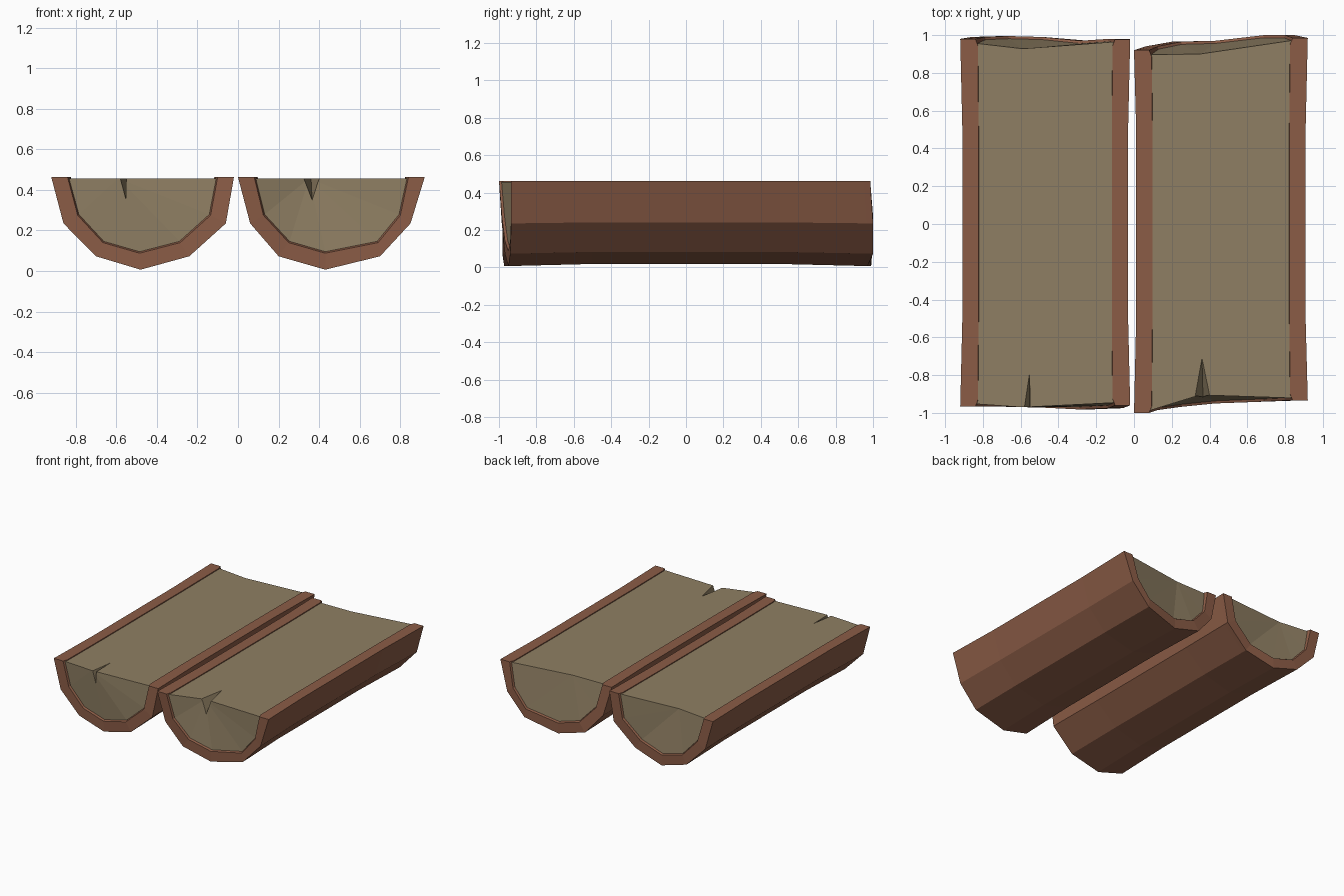
import bpy, bmesh
from mathutils import Vector

cube = bpy.data.objects.get("Cube")
if cube:
    bpy.data.objects.remove(cube)


def material(name, rgb):
    m = bpy.data.materials.new(name)
    m.use_nodes = True
    m.diffuse_color = (*rgb, 1)
    m.node_tree.nodes["Principled BSDF"].inputs["Base Color"].default_value = (*rgb, 1)
    return m


BARK = material("reddish bark", (0.26, 0.108, 0.062))
WOOD = material("tan wood", (0.275, 0.212, 0.125))
TOP = 0.463        # height of the bark rims
WOOD_TOP = 0.457   # height of the split face
OUTER_Z = [TOP, 0.235, 0.073, 0.007, 0.073, 0.235, TOP]
INNER_Z = [TOP, 0.275, 0.14, 0.088, 0.14, 0.275, TOP]


def make_object(name, bm, mat):
    bmesh.ops.recalc_face_normals(bm, faces=bm.faces)
    mesh = bpy.data.meshes.new(name)
    bm.to_mesh(mesh)
    bm.free()
    mesh.materials.append(mat)
    ob = bpy.data.objects.new(name, mesh)
    bpy.context.collection.objects.link(ob)
    return ob


def loft(name, rings, caps, mat):
    """Bridge closed rings of points, closing both ends with the cap index lists."""
    bm = bmesh.new()
    vs = [[bm.verts.new(p) for p in ring] for ring in rings]
    n = len(vs[0])
    for a, b in zip(vs, vs[1:]):
        for i in range(n):
            j = (i + 1) % n
            bm.faces.new((a[i], a[j], b[j], b[i]))
    for ring in (vs[0], vs[-1]):
        for cap in caps:
            bm.faces.new([ring[i] for i in cap])
    return make_object(name, bm, mat)


def shrink(profile, cx, s):
    return [(cx + (x - cx) * s, TOP + (z - TOP) * s) for x, z in profile]


def station(profile, ys):
    return [(x, y, z) for (x, z), y in zip(profile, ys)]


def half_log(side, outer_x, inner_x, front, back, mid_x, mid_front, mid_back, crack):
    cx = (outer_x[0] + outer_x[-1]) / 2
    outer = list(zip(outer_x, OUTER_Z))
    inner = list(zip(inner_x, INNER_Z))

    # bark shell: flared slightly at both ends, with a bevelled inner lip
    def bark_ring(s_out, s_in, ys):
        o, i = shrink(outer, cx, s_out), shrink(inner, cx, s_in)
        return station(o, ys) + station(i, ys)[::-1]

    rings = [bark_ring(1, 1, front),
             bark_ring(0.998, 0.965, [y + 0.035 for y in front]),
             bark_ring(0.975, 0.955, [-0.5] * 7),
             bark_ring(0.975, 0.955, [0.5] * 7),
             bark_ring(0.998, 0.965, [y - 0.035 for y in back]),
             bark_ring(1, 1, back)]
    caps = [(i, i + 1, 12 - i, 13 - i) for i in range(6)]
    loft(side + "_bark", rings, caps, BARK)

    # wood core with uneven ends and a flat split face
    def wood_ring(s, ys, mid_y):
        pts = station(shrink(inner, cx, s), ys)
        pts = [(x, y, min(z, WOOD_TOP)) for x, y, z in pts]
        return pts + [(mid_x, mid_y, WOOD_TOP)]

    f = [y + 0.014 for y in front]
    b = [y - 0.014 for y in back]
    b[0] -= 0.01
    rings = [wood_ring(0.98, f, mid_front),
             wood_ring(0.965, [-0.5] * 7, -0.5),
             wood_ring(0.965, [0.5] * 7, 0.5),
             wood_ring(0.98, b, mid_back)]
    wood = loft(side + "_wood", rings, [(7, i, i + 1) for i in range(6)], WOOD)

    # V-shaped crack, cut by a wedge pushed past the front and top
    x0, x1, x_low, y_front, x_tip, y_tip = crack
    tip = Vector((x_tip, y_tip, WOOD_TOP))
    ends = [Vector(p) for p in ((x0, y_front, WOOD_TOP), (x1, y_front, WOOD_TOP),
                                (x_low, y_front, 0.355))]
    ends = [tip + (p - tip) * 1.5 for p in ends]
    low = ends[2]
    pts = [low + (p - low) * 1.3 for p in (tip, *ends)]
    bm = bmesh.new()
    v = [bm.verts.new(p) for p in pts]
    for tri in ((0, 1, 2), (0, 2, 3), (0, 3, 1), (1, 3, 2)):
        bm.faces.new([v[i] for i in tri])
    cutter = make_object(side + "_crack_cutter", bm, WOOD)
    cutter.hide_render = True
    mod = wood.modifiers.new("crack", 'BOOLEAN')
    mod.operation, mod.solver, mod.object = 'DIFFERENCE', 'EXACT', cutter
    bpy.context.view_layer.objects.active = wood
    bpy.ops.object.modifier_apply(modifier=mod.name)
    bpy.data.objects.remove(cutter)


half_log("right",
         [-0.92, -0.86, -0.70, -0.48, -0.24, -0.06, -0.02],
         [-0.84, -0.79, -0.665, -0.485, -0.285, -0.135, -0.10],
         [-0.967, -0.967, -0.967, -0.972, -0.982, -0.975, -0.96],
         [0.98, 0.99, 0.995, 0.99, 0.97, 0.98, 0.978],
         -0.59, -0.97, 0.928,
         (-0.58, -0.55, -0.553, -0.97, -0.553, -0.79))
half_log("left",
         [0.0, 0.06, 0.20, 0.43, 0.70, 0.85, 0.92],
         [0.08, 0.125, 0.25, 0.43, 0.69, 0.80, 0.84],
         [-1.0, -0.985, -0.968, -0.95, -0.94, -0.935, -0.935],
         [0.92, 0.94, 0.965, 0.97, 1.0, 1.0, 0.985],
         0.35, -0.905, 0.90,
         (0.325, 0.40, 0.365, -0.905, 0.36, -0.71))
